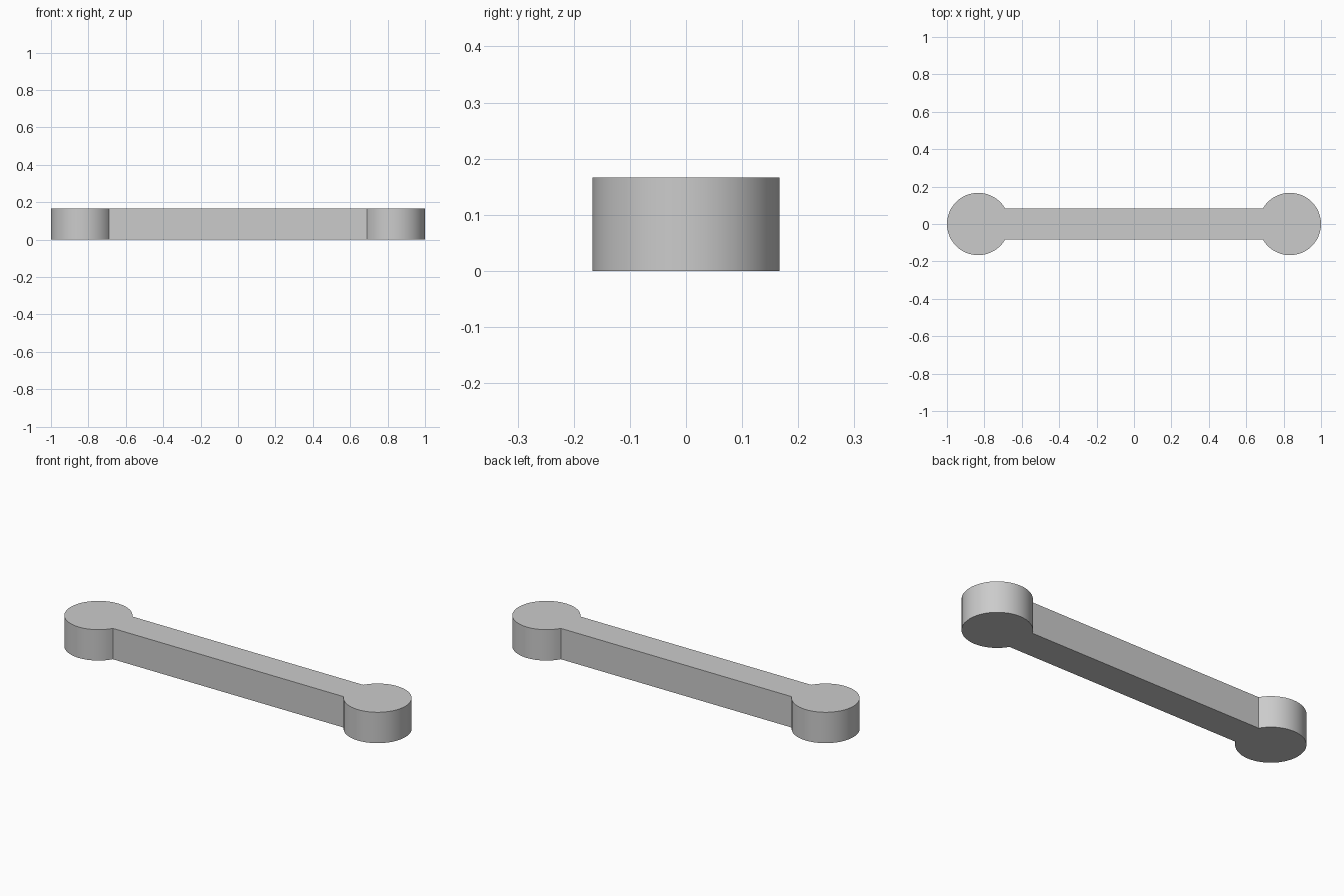
import bpy, bmesh
from math import cos, sin, radians

if "Cube" in bpy.data.objects:
    bpy.data.objects.remove(bpy.data.objects["Cube"], do_unlink=True)

RADIUS = 1 / 6           # round ends
HEIGHT = 1 / 6
CENTRE = 1 - RADIUS      # distance of each end from the middle
STEPS = 40               # segments per arc

grey = bpy.data.materials.new("light grey")
grey.use_nodes = True
colour = (0.6, 0.6, 0.6, 1)
grey.diffuse_color = colour
grey.node_tree.nodes["Principled BSDF"].inputs["Base Color"].default_value = colour


def end_arc(side):
    """Arc of one round end, open where it meets the half-width bar."""
    angles = [radians(-150 + 300 * i / STEPS) for i in range(STEPS + 1)]
    return [(side * (CENTRE + RADIUS * cos(a)), side * RADIUS * sin(a), 0)
            for a in angles]


# Link bar: one outline of two round ends joined by a straight bar, extruded up
bm = bmesh.new()
base = bm.faces.new([bm.verts.new(p) for p in end_arc(1) + end_arc(-1)])
top = bmesh.ops.extrude_face_region(bm, geom=[base], use_keep_orig=True)
bmesh.ops.translate(bm, vec=(0, 0, HEIGHT),
                    verts=[v for v in top["geom"] if isinstance(v, bmesh.types.BMVert)])
bmesh.ops.recalc_face_normals(bm, faces=bm.faces)
mesh = bpy.data.meshes.new("link_bar")
bm.to_mesh(mesh)
bm.free()
mesh.materials.append(grey)

link_bar = bpy.data.objects.new("link_bar", mesh)
bpy.context.collection.objects.link(link_bar)

# Smooth round ends, sharp rims and joints
bpy.ops.object.select_all(action="DESELECT")
link_bar.select_set(True)
bpy.context.view_layer.objects.active = link_bar
bpy.ops.object.shade_smooth_by_angle(angle=radians(30))
